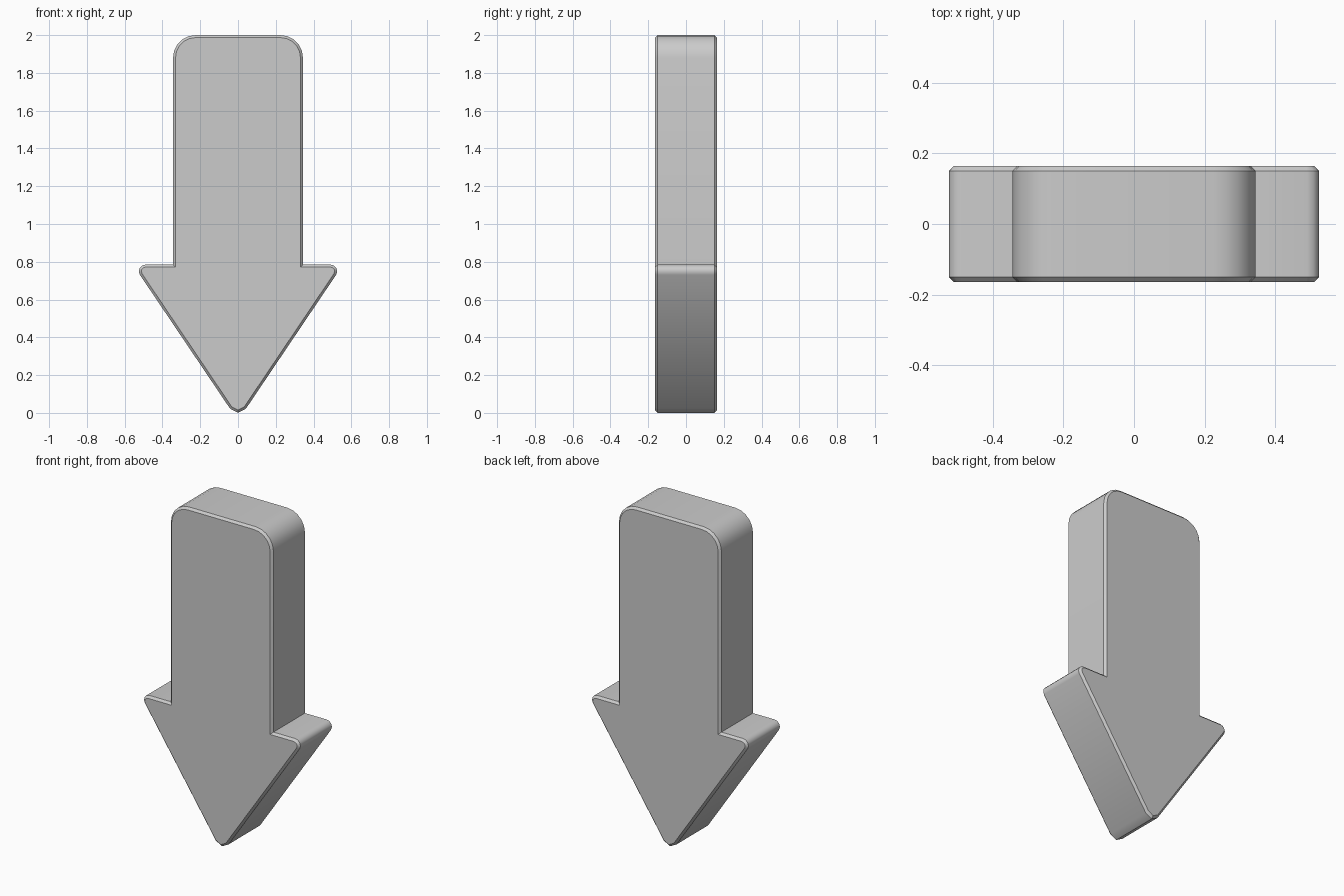
import bpy
import bmesh
import math
from mathutils import Vector

if "Cube" in bpy.data.objects:
    bpy.data.objects.remove(bpy.data.objects["Cube"])

HALF_DEPTH = 0.164
RIM = 0.013

# Sharp outline of the right half, as (x, z, corner radius, arc segments)
right = [(0.556, 0.785, 0.035, 4), (0.344, 0.785, 0, 0), (0.344, 2.0, 0.12, 5)]
tip = [(0.0, -0.04, 0.0508, 2)]
outline = tip + right + [(-x, z, r, n) for x, z, r, n in reversed(right)]


def fillet(prev, corner, nxt, radius, segments):
    """Points of a round corner between two straight lines."""
    p = Vector(corner)
    if radius == 0:
        return [p]
    a = (Vector(prev) - p).normalized()
    b = (Vector(nxt) - p).normalized()
    half = a.angle(b) / 2
    centre = p + (a + b).normalized() * radius / math.sin(half)
    reach = radius / math.tan(half)
    start, end = p + a * reach - centre, p + b * reach - centre
    sweep = math.pi - 2 * half
    pts = []
    for i in range(segments + 1):
        t = i / segments
        pts.append(centre + (start * math.sin((1 - t) * sweep)
                             + end * math.sin(t * sweep)) / math.sin(sweep))
    return pts


points = []
for i, (x, z, r, n) in enumerate(outline):
    prev, nxt = outline[i - 1][:2], outline[(i + 1) % len(outline)][:2]
    points += fillet(prev, (x, z), nxt, r, n)

# Arrow slab: extruded outline
bm = bmesh.new()
face = bm.faces.new([bm.verts.new((p.x, -HALF_DEPTH, p.y)) for p in points])
ext = bmesh.ops.extrude_face_region(bm, geom=[face], use_keep_orig=True)
moved = [v for v in ext["geom"] if isinstance(v, bmesh.types.BMVert)]
bmesh.ops.translate(bm, verts=moved, vec=(0, 2 * HALF_DEPTH, 0))
bmesh.ops.recalc_face_normals(bm, faces=bm.faces[:])

# Narrow chamfer around the front and back faces
rims = [e for e in bm.edges if abs(e.verts[0].co.y - e.verts[1].co.y) < 1e-5]
bmesh.ops.bevel(bm, geom=rims, offset=RIM * math.sqrt(2), offset_type='WIDTH',
                segments=1, profile=0.5, affect='EDGES')
bmesh.ops.recalc_face_normals(bm, faces=bm.faces[:])

mesh = bpy.data.meshes.new("down_arrow")
bm.to_mesh(mesh)
bm.free()
arrow = bpy.data.objects.new("down_arrow", mesh)
bpy.context.collection.objects.link(arrow)
bpy.context.view_layer.objects.active = arrow
arrow.select_set(True)
bpy.ops.object.shade_smooth_by_angle(angle=math.radians(32))
